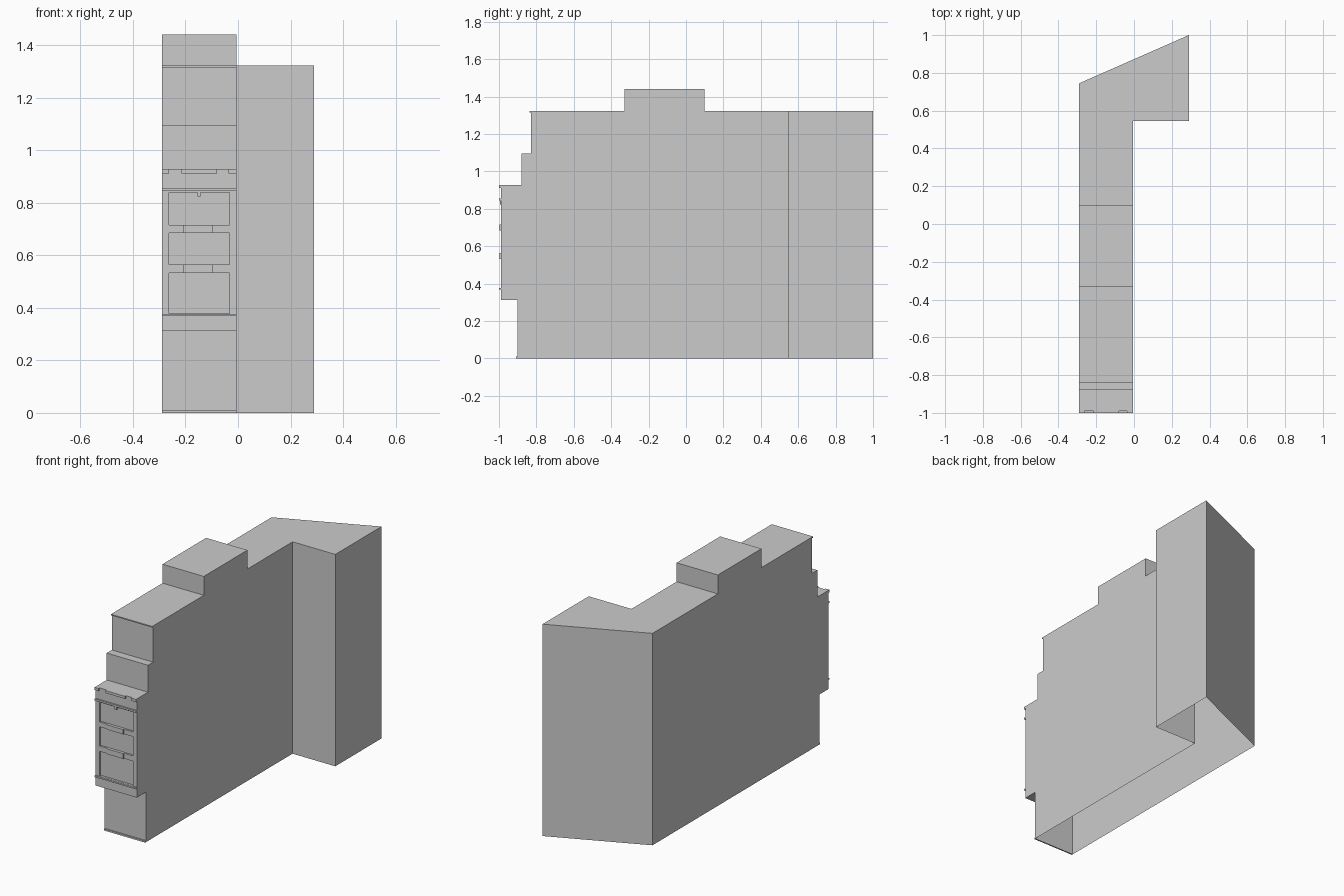
import bpy, bmesh
from mathutils import Vector

if "Cube" in bpy.data.objects:
    bpy.data.objects.remove(bpy.data.objects["Cube"])

L, R, W = -0.29, -0.005, 0.29      # left wall, long right wall, wing's outer wall
FRONT = -0.99                      # face of the projecting bay
ROOF = 1.322


def make_object(name, faces, recalc=False):
    bm = bmesh.new()
    for pts in faces:
        bm.faces.new([bm.verts.new(p) for p in pts])
    bmesh.ops.remove_doubles(bm, verts=bm.verts, dist=1e-5)
    if recalc:
        bmesh.ops.recalc_face_normals(bm, faces=bm.faces)
    mesh = bpy.data.meshes.new(name)
    bm.to_mesh(mesh)
    bm.free()
    obj = bpy.data.objects.new(name, mesh)
    bpy.context.collection.objects.link(obj)
    return obj


def box(name, x0, x1, y0, y1, z0, z1):
    bm = bmesh.new()
    bmesh.ops.create_cube(bm, size=1)
    for v in bm.verts:
        v.co = Vector(((x0, x1)[v.co.x > 0], (y0, y1)[v.co.y > 0], (z0, z1)[v.co.z > 0]))
    mesh = bpy.data.meshes.new(name)
    bm.to_mesh(mesh)
    bm.free()
    obj = bpy.data.objects.new(name, mesh)
    bpy.context.collection.objects.link(obj)


# Building shell: stepped side profile (y, z), open underneath
profile = [(-0.90, 0), (-0.90, 0.312), (FRONT, 0.312), (FRONT, 0.928), (-0.88, 0.928),
           (-0.88, 1.096), (-0.83, 1.096), (-0.83, ROOF), (-0.33, ROOF),
           (-0.33, 1.44), (0.10, 1.44), (0.10, ROOF)]
shell = []
for i, (a, b) in enumerate(zip(profile, profile[1:])):
    if i != 2:                     # the bay front is its own panelled part
        shell.append([(L, *a), (R, *a), (R, *b), (L, *b)])
for x, back in ((L, 0.745), (R, 0.545)):
    shell.append([(x, *p) for p in profile] + [(x, back, ROOF), (x, back, 0)])

# Wing with slanted back wall, and the L-shaped rear roof
plan = [(R, 0.545), (W, 0.545), (W, 1.0), (L, 0.745)]
for a, b in zip(plan, plan[1:]):
    shell.append([(*a, 0), (*b, 0), (*b, ROOF), (*a, ROOF)])
shell.append([(L, 0.10, ROOF), (R, 0.10, ROOF)] + [(*p, ROOF) for p in plan])
make_object("building_shell", shell, recalc=True)

# Bay front: grid of panels with three recessed windows
xs = [L, -0.263, -0.032, R]
zs = [0.312, 0.378, 0.532, 0.565, 0.685, 0.715, 0.838, 0.928]
DEEP = FRONT + 0.012
facade = []
for i in range(3):
    for j in range(7):
        x0, x1, z0, z1 = xs[i], xs[i + 1], zs[j], zs[j + 1]
        corners = [(x0, z0), (x1, z0), (x1, z1), (x0, z1)]
        window = i == 1 and j in (1, 3, 5)
        y = DEEP if window else FRONT
        facade.append([(x, y, z) for x, z in corners])
        if window:
            for (ax, az), (bx, bz) in zip(corners, corners[1:] + corners[:1]):
                facade.append([(ax, FRONT, az), (bx, FRONT, bz),
                               (bx, DEEP, bz), (ax, DEEP, az)])
make_object("bay_facade", facade)

# Keystone and raised plates between windows
box("keystone", -0.155, -0.143, FRONT - 0.004, DEEP, 0.824, 0.842)
for z0, z1 in ((0.532, 0.565), (0.685, 0.715)):
    box("spandrel_plate", -0.207, -0.095, FRONT - 0.006, FRONT, z0, z1)

# Thin horizontal mouldings
for name, wall, out, z0, z1 in (("lower_band", FRONT, 0.01, 0.368, 0.377),
                                ("upper_band", FRONT, 0.01, 0.845, 0.856),
                                ("plinth", -0.90, 0.008, 0, 0.01),
                                ("roof_trim", -0.83, 0.008, 1.315, ROOF)):
    box(name, L, R, wall - out, wall, z0, z1)

# Notched cornice above the bay
for x0, x1 in ((L, -0.263), (-0.215, -0.08), (-0.036, R)):
    box("cornice_block", x0, x1, -1.0, FRONT, 0.912, 0.928)
